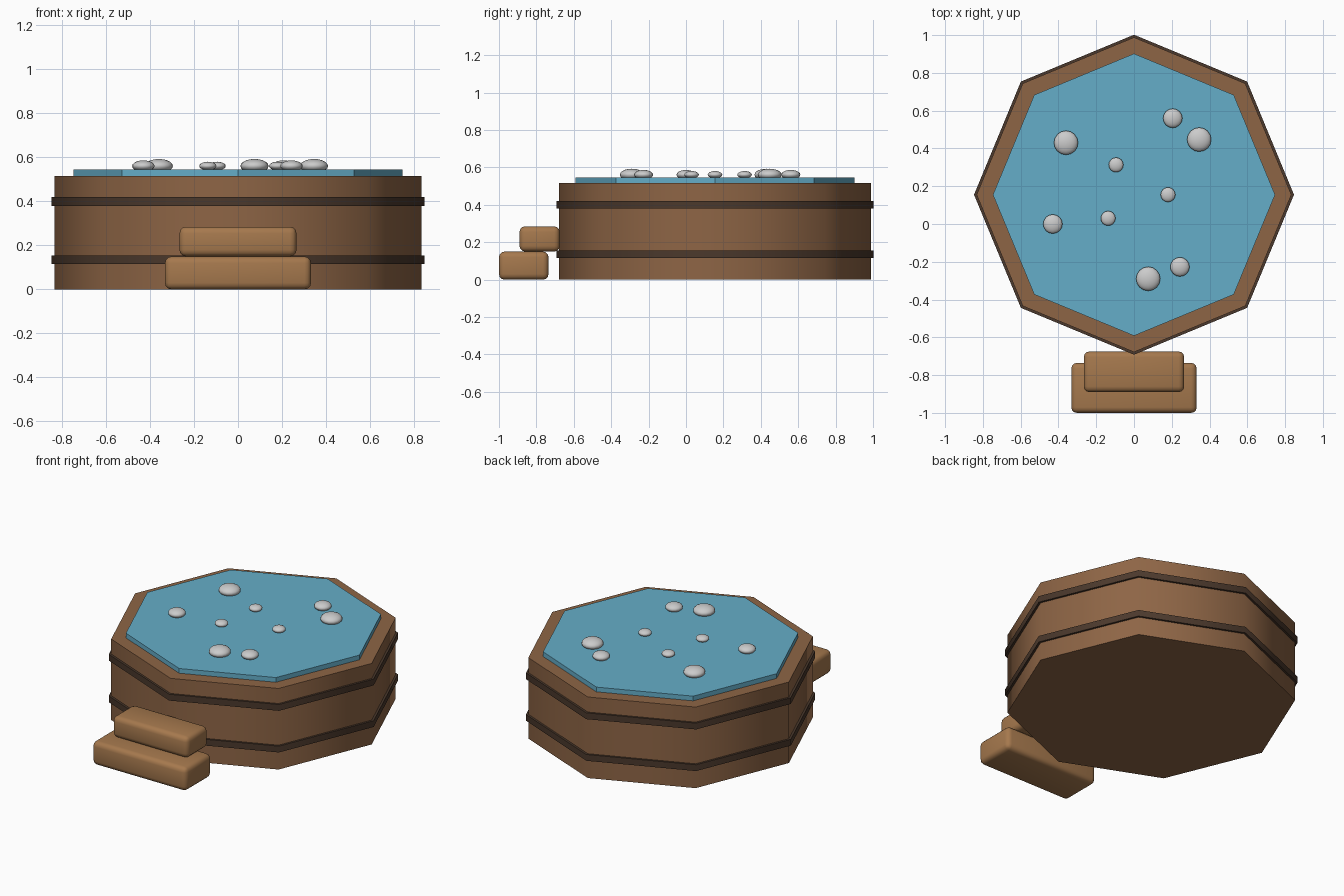
import bpy
from math import radians

if "Cube" in bpy.data.objects:
    bpy.data.objects.remove(bpy.data.objects["Cube"])

CY = 0.155  # tub centre in y


def material(name, rgb):
    m = bpy.data.materials.new(name)
    m.diffuse_color = (*rgb, 1)
    m.use_nodes = True
    m.node_tree.nodes["Principled BSDF"].inputs["Base Color"].default_value = m.diffuse_color
    return m


wood = material("wood", (0.27, 0.13, 0.06))
dark = material("dark_band", (0.07, 0.04, 0.025))
step_wood = material("step_wood", (0.38, 0.19, 0.075))
blue = material("water", (0.13, 0.42, 0.58))


def finish(name, mat=None, angle=None):
    ob = bpy.context.object
    ob.name = name
    if mat:
        ob.data.materials.append(mat)
    if angle:
        bpy.ops.object.shade_smooth_by_angle(angle=radians(angle))
    return ob


def octagon(name, radius, z0, z1, mat, angle=None):
    bpy.ops.mesh.primitive_cylinder_add(vertices=8, radius=radius, depth=z1 - z0,
                                        location=(0, CY, (z0 + z1) / 2))
    return finish(name, mat, angle)


def step(name, width, y0, y1, z0, z1):
    bpy.ops.mesh.primitive_cube_add(size=1, location=(0, (y0 + y1) / 2, (z0 + z1) / 2))
    ob = bpy.context.object
    ob.scale = (width, y1 - y0, z1 - z0)
    bpy.ops.object.transform_apply(location=False, rotation=False, scale=True)
    bev = ob.modifiers.new("rounded_edges", 'BEVEL')
    bev.width = 0.03
    bev.segments = 3
    bpy.ops.object.modifier_apply(modifier=bev.name)
    finish(name, step_wood, 40)


# Tub, bands and water
octagon("tub", 0.833, 0, 0.516, wood, 60)
octagon("lower_band", 0.847, 0.115, 0.155, dark, 60)
octagon("upper_band", 0.847, 0.38, 0.42, dark, 60)
octagon("water", 0.747, 0.515, 0.546, blue)

# Entry steps
step("lower_step", 0.664, -1.0, -0.735, 0, 0.15)
step("upper_step", 0.532, -0.89, -0.675, 0.15, 0.285)

# Bubbles: x, y, radius
bubbles = [(-0.36, 0.43, 0.064), (0.345, 0.447, 0.064), (0.075, -0.29, 0.064),
           (0.205, 0.56, 0.051), (-0.43, 0.0, 0.051), (0.243, -0.227, 0.051),
           (-0.095, 0.313, 0.039), (0.18, 0.155, 0.039), (-0.137, 0.03, 0.039)]
for i, (x, y, r) in enumerate(bubbles, 1):
    bpy.ops.mesh.primitive_uv_sphere_add(segments=16, ring_count=10, radius=r,
                                         location=(x, y, 0.561))
    bpy.context.object.scale.z = 0.5
    finish(f"bubble_{i}", None, 50)
